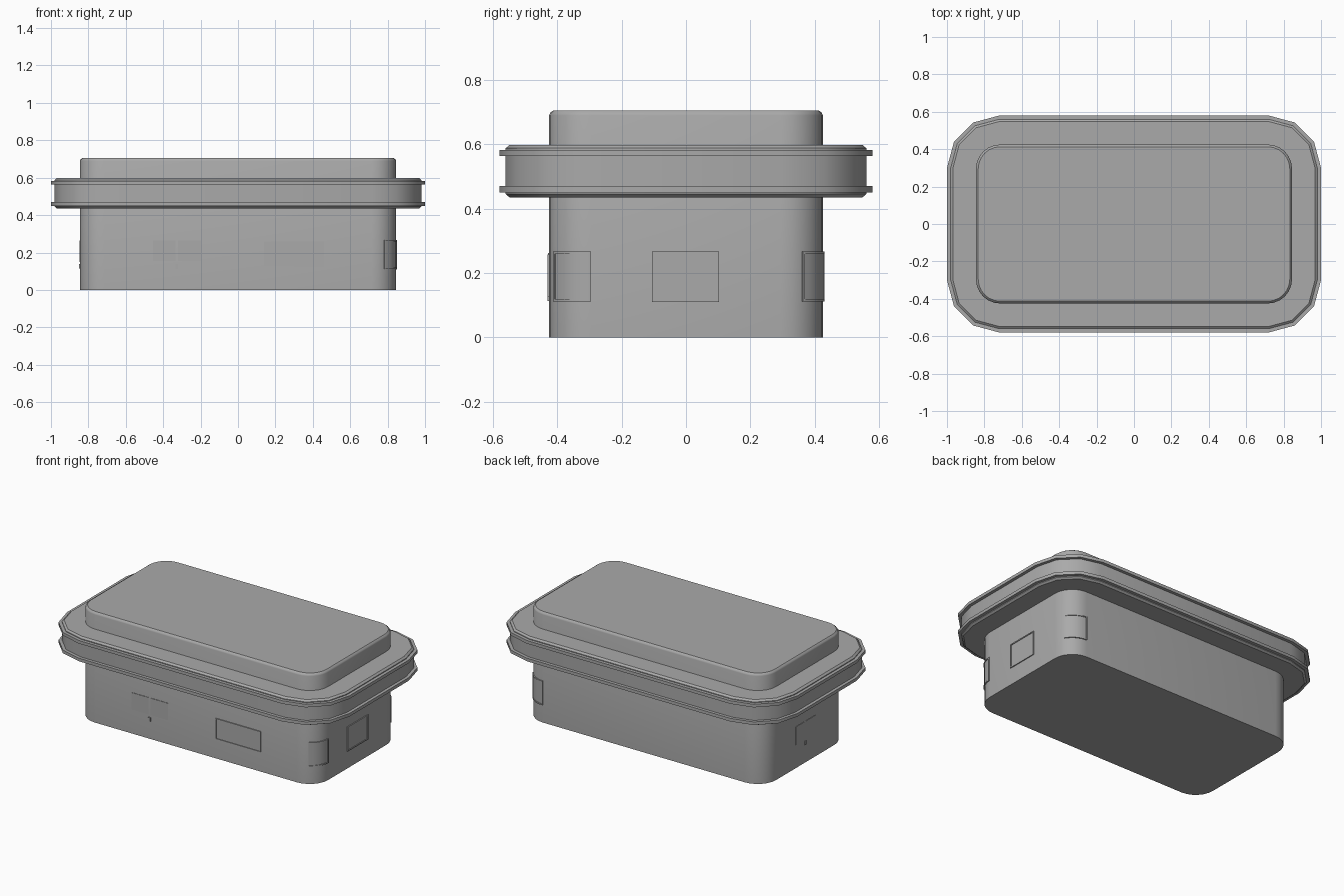
import bpy, bmesh
from math import sin, cos, pi, radians
from mathutils import Vector

cube = bpy.data.objects.get("Cube")
if cube:
    bpy.data.objects.remove(cube, do_unlink=True)

grey = bpy.data.materials.new("plain grey")
grey.use_nodes = True
COLOUR = (0.4, 0.4, 0.4, 1)
grey.diffuse_color = COLOUR
grey.node_tree.nodes["Principled BSDF"].inputs["Base Color"].default_value = COLOUR

HX, HY, R = 0.845, 0.425, 0.13


def finish(name, bm, smooth=35):
    bmesh.ops.recalc_face_normals(bm, faces=bm.faces)
    mesh = bpy.data.meshes.new(name)
    bm.to_mesh(mesh)
    bm.free()
    mesh.materials.append(grey)
    obj = bpy.data.objects.new(name, mesh)
    bpy.context.collection.objects.link(obj)
    bpy.ops.object.select_all(action='DESELECT')
    obj.select_set(True)
    bpy.context.view_layer.objects.active = obj
    bpy.ops.object.shade_smooth_by_angle(angle=radians(smooth))


def outline(hx, hy, r, segs):
    """Rounded rectangle, counter-clockwise."""
    pts = []
    for quarter, (sx, sy) in enumerate([(1, 1), (-1, 1), (-1, -1), (1, -1)]):
        for i in range(segs + 1):
            a = (quarter + i / segs) * pi / 2
            pts.append((sx * (hx - r) + r * cos(a), sy * (hy - r) + r * sin(a)))
    return pts


def slab(name, hx, hy, r, segs, layers):
    """Stack of rounded outlines, each given as (inset, height)."""
    bm = bmesh.new()
    rings = [[bm.verts.new((x, y, z)) for x, y in outline(hx - d, hy - d, r - d, segs)]
             for d, z in layers]
    for low, high in zip(rings, rings[1:]):
        for i in range(len(low)):
            j = (i + 1) % len(low)
            bm.faces.new((low[i], low[j], high[j], high[i]))
    bm.faces.new(rings[0])
    bm.faces.new(rings[-1])
    finish(name, bm)


def flat(start, end, normal):
    """Straight stretch of wall."""
    a, b, n = Vector(start), Vector(end), Vector(normal)
    return lambda t: (a.lerp(b, t), n)


def corner(sy, a0, a1):
    """Stretch of a rounded +x corner, angles measured from +x."""
    centre = Vector((HX - R, sy * (HY - R)))

    def at(t):
        a = radians(a0 + (a1 - a0) * t)
        n = Vector((cos(a), sy * sin(a)))
        return centre + n * R, n
    return at


def strip(bm, wall, t0, t1, z0, z1, depth, steps=1):
    """Thin raised plate that follows the wall."""
    sections = []
    for i in range(steps + 1):
        p, n = wall(t0 + (t1 - t0) * i / steps)
        inner, outer = p - n * 0.005, p + n * depth
        sections.append([bm.verts.new((*q, z)) for q, z in
                         ((inner, z0), (outer, z0), (outer, z1), (inner, z1))])
    for a, b in zip(sections, sections[1:]):
        for k in range(4):
            m = (k + 1) % 4
            bm.faces.new((a[k], a[m], b[m], b[k]))
    bm.faces.new(sections[0])
    bm.faces.new(sections[-1])


def framed_window(name, wall, width, z0, z1, frame=0.007, steps=1):
    bm = bmesh.new()
    t = frame / width
    strip(bm, wall, 0, 1, z0, z0 + frame, 0.006, steps)
    strip(bm, wall, 0, 1, z1 - frame, z1, 0.006, steps)
    strip(bm, wall, 0, t, z0, z1, 0.006)
    strip(bm, wall, 1 - t, 1, z0, z1, 0.006)
    strip(bm, wall, t, 1 - t, z0 + frame, z1 - frame, 0.002, steps)
    finish(name, bm)


def plate(name, wall, z0, z1, depth=0.003):
    bm = bmesh.new()
    strip(bm, wall, 0, 1, z0, z1, depth)
    finish(name, bm)


# Main block with softened roof edge
slab("main_block", HX, HY, R, 6,
     [(0, 0), (0, 0.69), (0.003, 0.698), (0.012, 0.705)])

# Wide overhanging canopy and its two thin flanges
slab("canopy", 0.98, 0.56, 0.26, 3,
     [(0.012, 0.435), (0, 0.445), (0, 0.588), (0.012, 0.598)])
for name, z in (("lower_flange", 0.45), ("upper_flange", 0.563)):
    slab(name, 1.0, 0.58, 0.28, 3, [(0, z), (0, z + 0.02)])

# Framed windows on the front, the left side and its two corners
framed_window("front_window", flat((0.14, -HY), (0.46, -HY), (0, -1)), 0.32, 0.125, 0.258, 0.005)
framed_window("side_window", flat((HX, -0.105), (HX, 0.103), (1, 0)), 0.21, 0.11, 0.267)
framed_window("front_corner_window", corner(-1, 0, 60), 0.136, 0.112, 0.267, steps=6)
framed_window("back_corner_window", corner(1, 30, 90), 0.136, 0.112, 0.267, steps=6)

# Paired doors with a small latch below the gap
for name, a, b in (("right", -0.455, -0.335), ("left", -0.32, -0.197)):
    plate("front_pane_" + name, flat((a, -HY), (b, -HY), (0, -1)), 0.155, 0.263)
for name, a, b in (("back", 0.1, 0.013), ("front", -0.005, -0.1)):
    plate("side_pane_" + name, flat((-HX, a), (-HX, b), (-1, 0)), 0.15, 0.265)
plate("front_latch", flat((-0.335, -HY), (-0.32, -HY), (0, -1)), 0.113, 0.138, 0.006)
plate("side_latch", flat((-HX, 0.01), (-HX, -0.005), (-1, 0)), 0.115, 0.138, 0.006)
